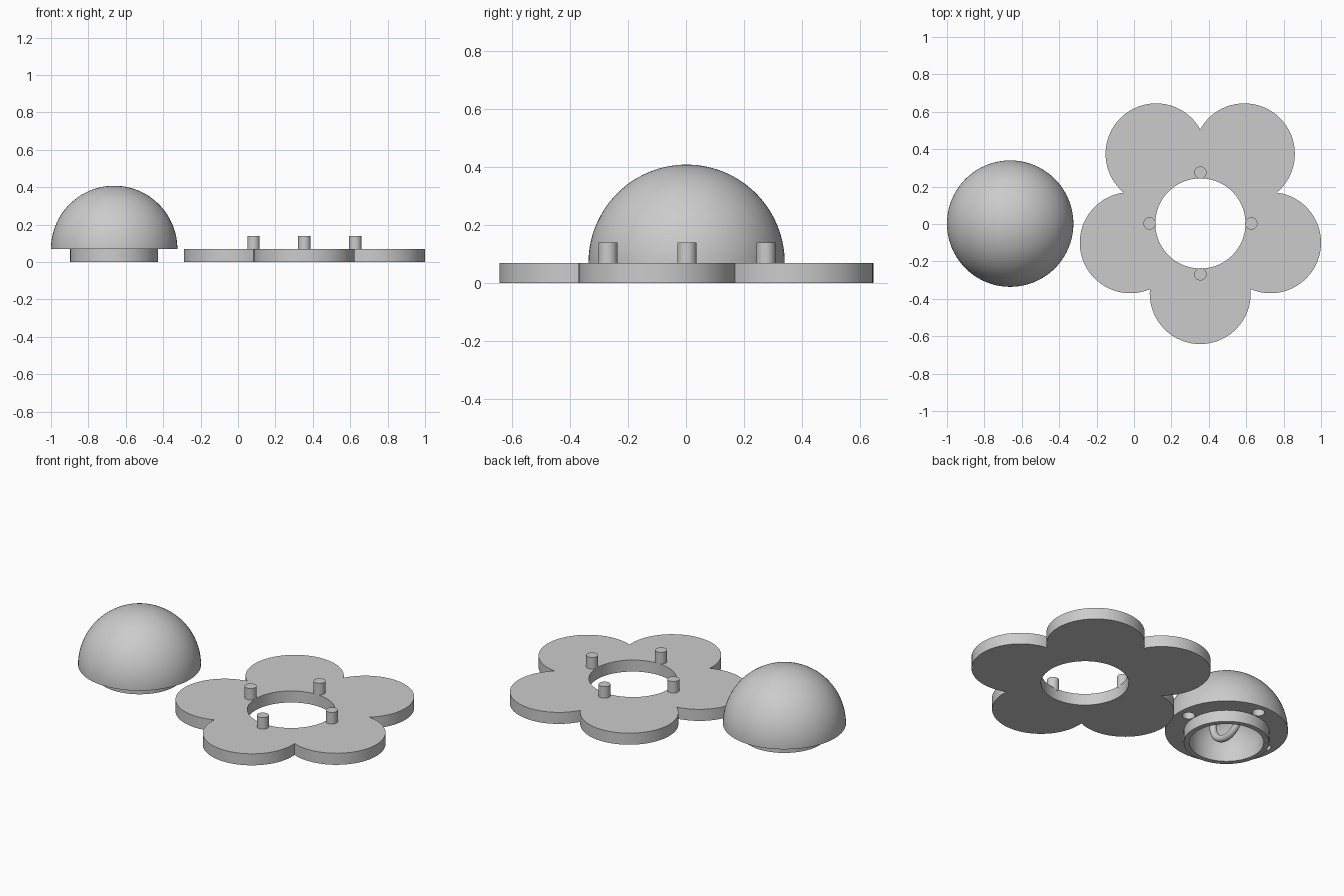
import bpy, bmesh
from math import sin, cos, pi, atan2, sqrt, radians
from mathutils import Vector

cube = bpy.data.objects.get("Cube")
if cube:
    bpy.data.objects.remove(cube, do_unlink=True)

grey = bpy.data.materials.new("light grey")
grey.use_nodes = True
grey.diffuse_color = (0.6, 0.6, 0.6, 1)
grey.node_tree.nodes["Principled BSDF"].inputs["Base Color"].default_value = (0.6, 0.6, 0.6, 1)

PLATE = 0.07                      # plate and collar height
FLOWER = Vector((0.355, 0.003))   # centre of the flower hole
DOME = Vector((-0.662, 0.002))    # dome axis
PEG_RING = 0.272
QUARTERS = [Vector((cos(i * pi / 2), sin(i * pi / 2))) * PEG_RING for i in range(4)]


def finish(obj, name):
    obj.name = name
    obj.data.materials.clear()
    obj.data.materials.append(grey)
    bpy.ops.object.select_all(action='DESELECT')
    obj.select_set(True)
    bpy.context.view_layer.objects.active = obj
    bpy.ops.object.shade_smooth_by_angle(angle=radians(35))
    return obj


def cylinder(centre, radius, z0, z1):
    bpy.ops.mesh.primitive_cylinder_add(vertices=40, radius=radius, depth=z1 - z0,
                                        location=(*centre, (z0 + z1) / 2))
    return bpy.context.object


def arc(centre, radius, start, end, steps):
    return [centre + radius * Vector((cos(a), sin(a)))
            for a in (start + (end - start) * i / steps for i in range(steps + 1))]


# Flower plate: petal arcs joined at the notches, with a round hole
PETAL = 0.27
petals = [Vector(p) for p in
          [(0.354, -0.372), (0.73, -0.1), (0.59, 0.375), (0.118, 0.375), (-0.02, -0.1)]]


def notch(a, b):
    """Outer crossing of two neighbouring petal circles."""
    side = b - a
    out = Vector((side.y, -side.x)).normalized()
    return (a + b) / 2 + out * sqrt(PETAL ** 2 - side.length_squared / 4)


outline = []
for i, c in enumerate(petals):
    s = notch(petals[i - 1], c) - c
    e = notch(c, petals[(i + 1) % 5]) - c
    start, end = atan2(s.y, s.x), atan2(e.y, e.x)
    if end < start:
        end += 2 * pi
    outline += arc(c, PETAL, start, end, 40)[:-1]

curve = bpy.data.curves.new("flower_plate", 'CURVE')
curve.dimensions = '2D'
curve.fill_mode = 'BOTH'
curve.extrude = PLATE / 2
for loop in (outline, arc(FLOWER, 0.241, 0, 2 * pi, 80)[:-1]):
    spline = curve.splines.new('POLY')
    spline.points.add(len(loop) - 1)
    for point, co in zip(spline.points, loop):
        point.co = (co.x, co.y, 0, 1)
    spline.use_cyclic_u = True
plate = bpy.data.objects.new("flower_plate", curve)
plate.location.z = PLATE / 2
bpy.context.collection.objects.link(plate)
bpy.ops.object.select_all(action='DESELECT')
plate.select_set(True)
bpy.context.view_layer.objects.active = plate
bpy.ops.object.convert(target='MESH')
plate = bpy.context.object
bm = bmesh.new()
bm.from_mesh(plate.data)
bmesh.ops.remove_doubles(bm, verts=bm.verts, dist=0.0001)
bmesh.ops.recalc_face_normals(bm, faces=bm.faces)
bm.to_mesh(plate.data)
bm.free()
finish(plate, "flower_plate")

# Pegs around the hole
for i, offset in enumerate(QUARTERS):
    finish(cylinder(FLOWER + offset, 0.033, PLATE - 0.01, 0.14), f"peg_{i + 1}")

# Hollow dome with collar, turned from one closed profile
R_OUT, R_IN, R_COLLAR = 0.338, 0.205, 0.235
base = Vector((0, PLATE))
profile = [Vector((R_IN, 0)), Vector((R_COLLAR, 0)), Vector((R_COLLAR, PLATE))]
profile += arc(base, R_OUT, 0, pi / 2, 28)
profile += arc(base, R_IN, pi / 2, 0, 20)
bm = bmesh.new()
verts = [bm.verts.new((max(p.x, 0), 0, p.y)) for p in profile]
edges = [bm.edges.new(pair) for pair in zip(verts, verts[1:] + verts[:1])
         if pair[0].co.x > 1e-4 or pair[1].co.x > 1e-4]
bmesh.ops.spin(bm, geom=verts + edges, cent=(0, 0, 0), axis=(0, 0, 1),
               angle=2 * pi, steps=80, use_duplicate=False)
bmesh.ops.remove_doubles(bm, verts=bm.verts, dist=0.0001)
bmesh.ops.recalc_face_normals(bm, faces=bm.faces)
mesh = bpy.data.meshes.new("dome")
bm.to_mesh(mesh)
bm.free()
dome = bpy.data.objects.new("dome", mesh)
dome.location = (*DOME, 0)
bpy.context.collection.objects.link(dome)

# Peg sockets in the underside of the dome
cutters = []
for offset in QUARTERS:
    cutter = cylinder(DOME + offset, 0.035, PLATE - 0.03, 0.145)
    cutter.hide_render = True
    cutters.append(cutter)
    mod = dome.modifiers.new("socket", 'BOOLEAN')
    mod.operation = 'DIFFERENCE'
    mod.solver = 'EXACT'
    mod.object = cutter
bpy.context.view_layer.update()
cut = bpy.data.meshes.new_from_object(dome.evaluated_get(bpy.context.evaluated_depsgraph_get()))
dome.modifiers.clear()
dome.data = cut
for cutter in cutters:
    bpy.data.objects.remove(cutter, do_unlink=True)
finish(dome, "dome")

# Hanging loop inside the dome
bpy.ops.mesh.primitive_torus_add(major_radius=0.115, minor_radius=0.02,
                                 major_segments=48, minor_segments=16,
                                 location=(*DOME, 0.15), rotation=(0, pi / 2, 0))
finish(bpy.context.object, "hanging_loop")
